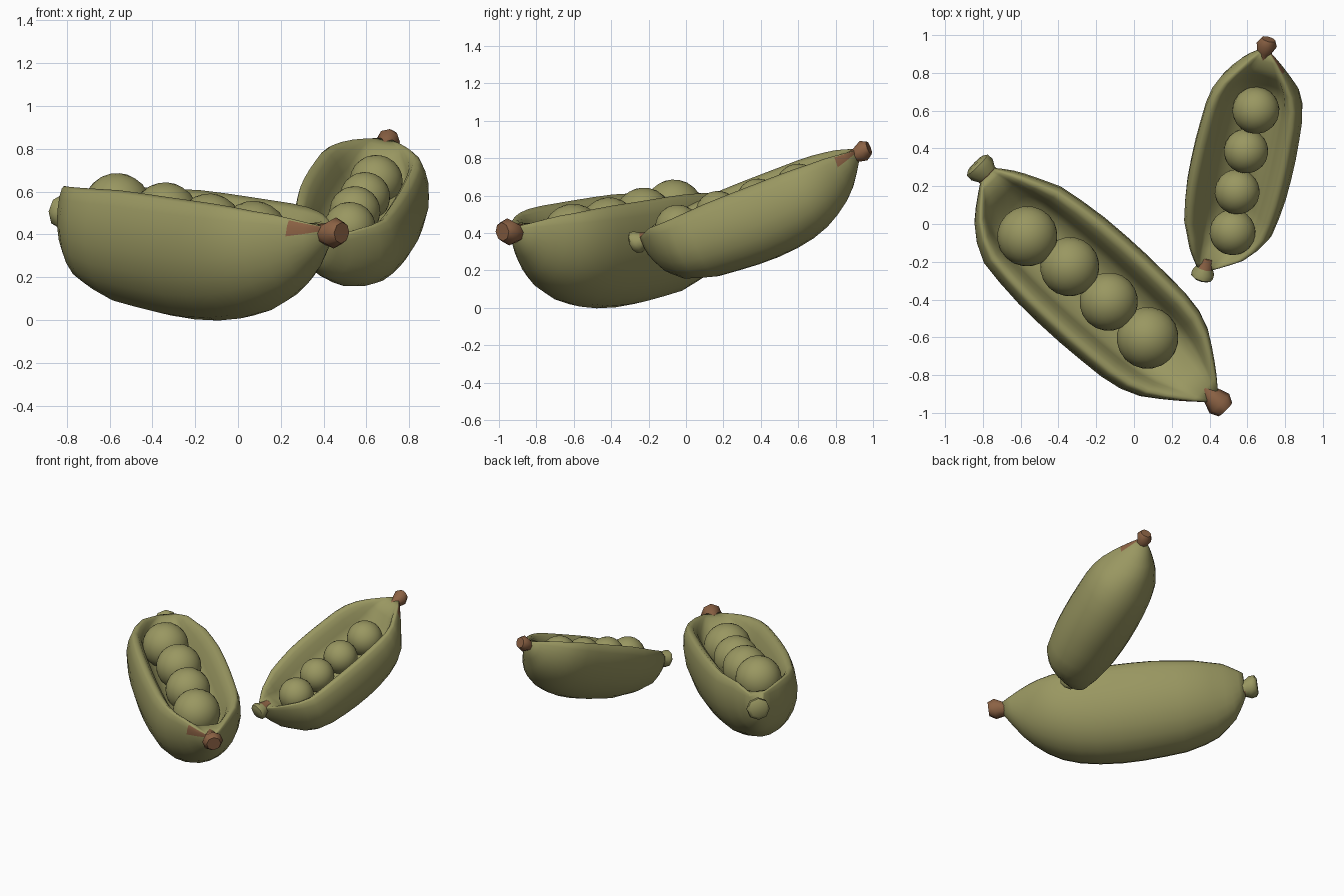
import bpy, bmesh, math
from mathutils import Matrix, Vector

if "Cube" in bpy.data.objects:
    bpy.data.objects.remove(bpy.data.objects["Cube"])


def material(name, rgb):
    m = bpy.data.materials.new(name)
    m.diffuse_color = (*rgb, 1)
    m.use_nodes = True
    m.node_tree.nodes["Principled BSDF"].inputs["Base Color"].default_value = m.diffuse_color
    return m


GREEN = material("pod green", (0.32, 0.31, 0.12))
BROWN = material("dry brown", (0.26, 0.122, 0.058))

# Profiles along the pod, as (position 0..1, value)
WIDTH = [(0, .17), (.04, .39), (.08, .57), (.12, .70), (.18, .86), (.32, .97), (.5, 1),
         (.7, .96), (.78, .89), (.84, .77), (.9, .56), (.955, .34), (1, .13)]
BOTTOM = [(0, -.42), (.04, -.64), (.13, -.82), (.26, -.94), (.43, -.99), (.59, -1),
          (.75, -.92), (.87, -.73), (.94, -.52), (1, -.25)]
RIM = [(0, -.14), (.08, -.05), (.38, 0), (.75, -.01), (.9, -.05), (1, -.11)]
CAVITY = [(0, 0), (.04, .1), (.1, .6), (.17, 1), (.78, 1), (.86, .55), (.92, .1), (1, 0)]
BEND = [(0, .06), (.04, 0), (.1, -.09), (.18, -.09), (.35, -.05), (.6, .01), (.8, .06), (1, .1)]


def sample(table, t):
    for (a, p), (b, q) in zip(table, table[1:]):
        if t <= b:
            return p + (q - p) * (t - a) / (b - a)
    return table[-1][1]


def finish(bm, name, matrix):
    me = bpy.data.meshes.new(name)
    for f in bm.faces:
        f.smooth = True
    bm.to_mesh(me)
    bm.free()
    me.materials.append(GREEN)
    me.materials.append(BROWN)
    ob = bpy.data.objects.new(name, me)
    ob.matrix_world = matrix
    bpy.context.collection.objects.link(ob)
    return ob


def loft(bm, rings):
    """Skin closed rings of points and cap both ends."""
    vs = [[bm.verts.new(p) for p in r] for r in rings]
    n = len(vs[0])
    for a, b in zip(vs, vs[1:]):
        for i in range(n):
            j = (i + 1) % n
            bm.faces.new((a[i], a[j], b[j], b[i]))
    bm.faces.new(vs[0])
    bm.faces.new(vs[-1])
    bmesh.ops.recalc_face_normals(bm, faces=bm.faces[:])
    bm.normal_update()


def section(x, t, w, d, shear):
    """Thick cupped cross-section: rounded outside, rolled rim, inner bowl."""
    hw = w * sample(WIDTH, t)
    top, bot = d * sample(RIM, t), d * sample(BOTTOM, t)
    h, c = top - bot, d * sample(CAVITY, t)
    bend = w * sample(BEND, t)
    lean = shear * min(1, 6 * t, 6 * (1 - t))
    side = []
    mid = top - .3 * h
    for k in range(1, 7):                       # lower round
        a = math.pi / 2 * k / 6
        side.append((hw * math.sin(a), mid - (mid - bot) * math.cos(a)))
    side += [(.97 * hw, top - .13 * h), (.91 * hw, top - .03 * h), (.84 * hw, top)]
    side += [(.74 * hw, top - .04 * c), (.65 * hw, top - .11 * c),
             (.58 * hw, top - .23 * c), (.49 * hw, top - .33 * c), (.28 * hw, top - .39 * c)]
    pts = [(0, bot)] + side + [(0, top - .41 * c)] + [(-y, z) for y, z in reversed(side)]
    return [Vector((x, y + bend + lean * z, z)) for y, z in pts]


def stub(name, stations, matrix, y, is_brown):
    """Short flared end made of eight-sided rings: (x, z, radius)."""
    bm = bmesh.new()
    loft(bm, [[Vector((x, y + r * math.cos(i * math.pi / 4), z + r * math.sin(i * math.pi / 4)))
               for i in range(8)] for x, z, r in stations])
    edge = abs(stations[1][0])
    for f in bm.faces:
        near_base = abs(f.calc_center_median().x) < edge
        f.material_index = int(is_brown(near_base, f.normal))
    ob = finish(bm, name, matrix)
    bpy.context.view_layer.objects.active = ob
    ob.select_set(True)
    bpy.ops.object.shade_smooth_by_angle(angle=math.radians(50))
    ob.select_set(False)


# Peas: position along, sideways, height, radius (for the large pod)
PEAS = [(-.46, -.06, -.105, .16), (-.185, -.015, -.118, .157),
        (.095, 0, -.14, .155), (.38, .01, -.155, .164)]


def pod(label, centre, yaw, pitch, roll, length, w, d, s, spread, shift, stem_z, shear):
    M = (Matrix.Translation(centre) @ Matrix.Rotation(math.radians(yaw), 4, 'Z')
         @ Matrix.Rotation(pitch, 4, 'Y') @ Matrix.Rotation(roll, 4, 'X'))
    half = length / 2
    # shell
    ts = [0, .02, .05, .08, .13, .19, .27, .36, .45, .54, .63, .71, .78, .84, .89, .93, .965, 1]
    bm = bmesh.new()
    loft(bm, [section(t * length - half, t, w, d, shear) for t in ts])
    for f in bm.faces:                          # dry streak on the outside beside the tip
        c = f.calc_center_median()
        if (c.x > .43 * length and c.y < .1 * w and f.normal.y < -.3
                and -.17 * d < c.z < -.09 * d and f.normal.z < .5):
            f.material_index = 1
    finish(bm, label + "_pod_shell", M)
    # stem stub and dry tip
    stub(label + "_pod_stem",
         [(-half + .07 * s, stem_z - .02 * s, .06 * s), (-half - .004 * s, stem_z, .06 * s),
          (-half - .04 * s, stem_z + .005 * s, .08 * s), (-half - .075 * s, stem_z + .01 * s, .078 * s),
          (-half - .09 * s, stem_z + .01 * s, .055 * s)],
         M, .06 * w, lambda base, n: base and n.y < .8)
    stub(label + "_pod_tip",
         [(half - .06 * s, -.10 * s, .04 * s), (half - .01 * s, -.10 * s, .05 * s),
          (half + .055 * s, -.09 * s, .073 * s), (half + .10 * s, -.085 * s, .05 * s)],
         M, .1 * w, lambda base, n: not (base and n.y > .5))
    # peas
    for i, (px, py, pz, r) in enumerate(PEAS):
        bm = bmesh.new()
        bmesh.ops.create_icosphere(bm, subdivisions=3, radius=r * s)
        at = (px * spread + shift[0], py * s + shift[1], pz * s)
        finish(bm, f"{label}_pod_pea_{i + 1}", M @ Matrix.Translation(at))


pod("large", (-.191, -.354, .585), -45, .1, 0, 1.67, .33, .58, 1, 1, (0, 0), -.18, .04)
pod("small", (.56, .308, .66), 74, -.36, .18, 1.27, .277, .425, .76, .82, (-.03, -.03), -.085, .22)
